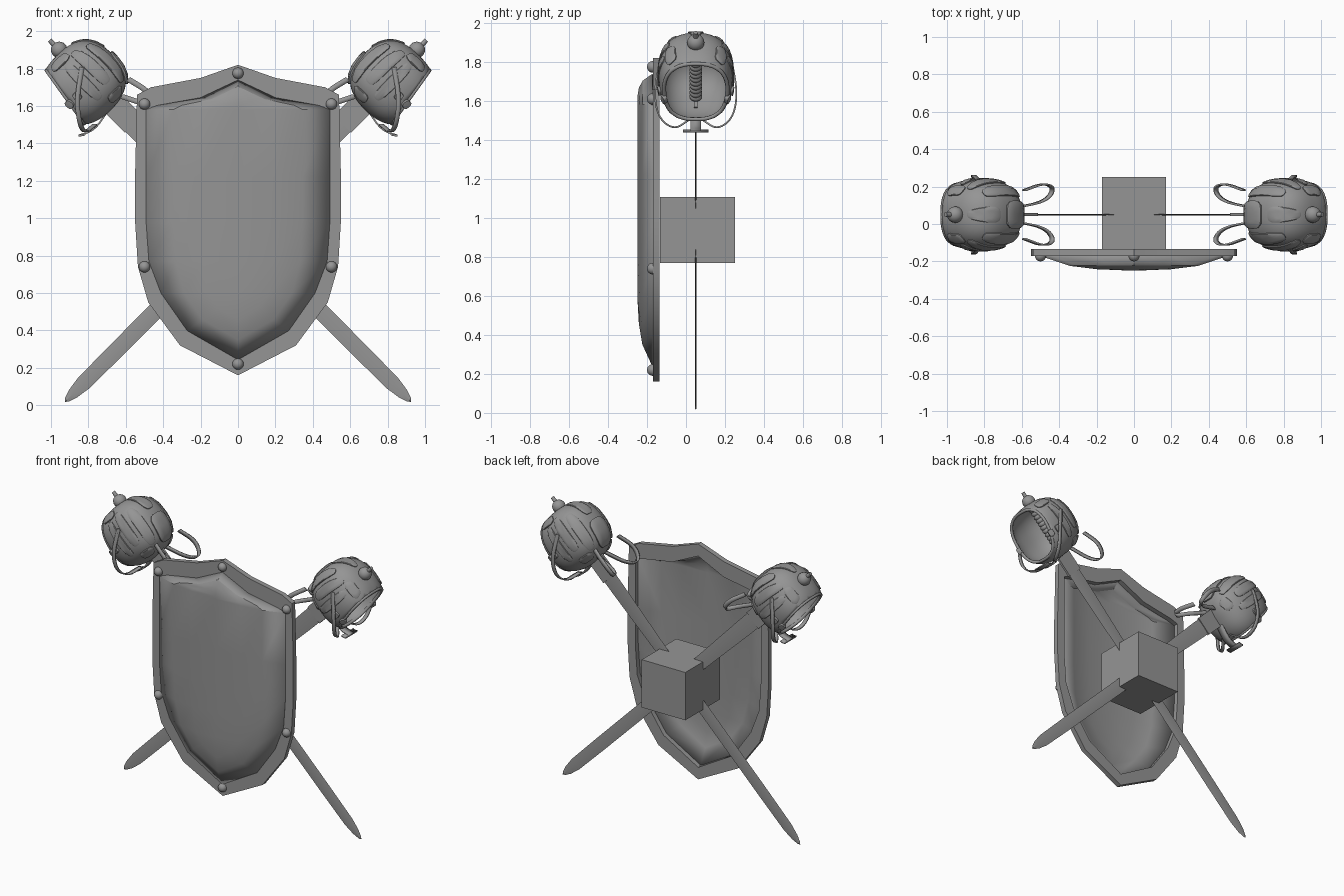
import bpy, bmesh
from math import sin, cos, pi, radians, atan2
from mathutils import Vector, Matrix

cube = bpy.data.objects.get("Cube")
if cube:
    bpy.data.objects.remove(cube)

GREY = (0.3, 0.3, 0.3, 1)
mat = bpy.data.materials.new("pewter_grey")
mat.use_nodes = True
mat.diffuse_color = GREY
mat.node_tree.nodes["Principled BSDF"].inputs["Base Color"].default_value = GREY

# Sword space: z runs from tip to pommel, +x is the open side of the basket
SWORD = Matrix.Translation((0, 0.05, 0.944)) @ Matrix.Rotation(radians(45), 4, 'Y')


def finish(name, bm, sword=False, solid=0, angle=35):
    bmesh.ops.remove_doubles(bm, verts=bm.verts, dist=0.0002)
    bmesh.ops.recalc_face_normals(bm, faces=bm.faces)
    if sword:
        bm.transform(SWORD)
    me = bpy.data.meshes.new(name)
    bm.to_mesh(me)
    bm.free()
    me.materials.append(mat)
    me.shade_smooth()
    me.set_sharp_from_angle(angle=radians(angle))
    ob = bpy.data.objects.new(name, me)
    bpy.context.collection.objects.link(ob)
    if solid:
        mod = ob.modifiers.new("thickness", 'SOLIDIFY')
        mod.thickness = solid
        mod.offset = 0
    if sword:
        mod = ob.modifiers.new("pair", 'MIRROR')
        mod.use_mirror_merge = False
    return ob


def loft(bm, rings, wrap=False, closed=True, caps=False):
    vs = [[bm.verts.new(p) for p in r] for r in rings]
    n = len(rings[0])
    pairs = list(zip(vs, vs[1:])) + ([(vs[-1], vs[0])] if wrap else [])
    for a, b in pairs:
        for i in range(n if closed else n - 1):
            j = (i + 1) % n
            bm.faces.new((a[i], a[j], b[j], b[i]))
    if caps:
        bm.faces.new(vs[0])
        bm.faces.new(vs[-1])


def ball(bm, centre, r, squash=(1, 1, 1)):
    m = Matrix.Translation(centre) @ Matrix.Diagonal((*squash, 1))
    bmesh.ops.create_uvsphere(bm, u_segments=20, v_segments=12, radius=r, matrix=m)


def smooth_path(pts, closed=False):
    pts = [Vector(p) for p in pts]
    for _ in range(3):
        out = [pts[0]]
        for a, b in zip(pts, pts[1:]):
            out += [a.lerp(b, 0.25), a.lerp(b, 0.75)]
        pts = out + [pts[-1]]
    return pts


def ribbon(bm, pts, width, across):
    w = Vector(across).normalized() * width / 2
    loft(bm, [[p - w, p + w] for p in smooth_path(pts)], closed=False)


# Shield: flat rim around a hollow domed panel
outer = [(0, 1.82), (.2, 1.75), (.465, 1.70), (.54, 1.66), (.55, 1.24),
         (.55, .98), (.535, .74), (.48, .55), (.31, .32), (0, .16)]
inner = [(0, 1.735), (.2, 1.64), (.43, 1.60), (.49, 1.58), (.49, 1.22),
         (.49, .98), (.475, .77), (.41, .60), (.27, .40), (0, .245)]


def both(half):
    return half + [(-x, z) for x, z in half[-2:0:-1]]


def at(loop, y):
    return [(x, y, z) for x, z in loop]


O, I = both(outer), both(inner)
bm = bmesh.new()
loft(bm, [at(O, -.135), at(O, -.17), at(I, -.17), at(I, -.135)], wrap=True)
finish("shield_rim", bm, angle=30)

bm = bmesh.new()
rings = []
for t, y in ((0, -.17), (.3, -.219), (.6, -.237), (1, -.245)):
    rings.append([(x * (1 - t), y, z + (min(max(z, .6), 1.62) - z) * t) for x, z in I])
loft(bm, rings)
finish("shield_panel", bm, solid=.01, angle=25)

bm = bmesh.new()
for x, z in ((0, 1.775), (0, .22), (.5, 1.61), (-.5, 1.61), (.5, .74), (-.5, .74)):
    ball(bm, (x, -.17, z), .03)
finish("shield_studs", bm)

# Mounting block behind the shield
bm = bmesh.new()
bmesh.ops.create_cube(bm, size=1, matrix=Matrix.Translation((0, .058, .938))
                      @ Matrix.Diagonal((.34, .385, .337, 1)))
finish("mounting_block", bm)

# Blade and its thicker base
bm = bmesh.new()
blade = [(-1.308, .001), (-1.295, .013), (-1.25, .029), (-1.17, .041), (-.9, .044),
         (.2, .046), (.7, .058), (.95, .06)]
loft(bm, [[(-w, 0, u), (0, -.004, u), (w, 0, u), (0, .004, u)] for u, w in blade], caps=True)
finish("sword_blade", bm, True, angle=20)

bm = bmesh.new()
bmesh.ops.create_cube(bm, size=1, matrix=Matrix.Translation((0, 0, .87))
                      @ Matrix.Diagonal((.13, .016, .16, 1)))
finish("blade_base", bm, True)

# Ribbed grip
bm = bmesh.new()
ribs = 14
rings = []
for k in range(ribs * 4 + 1):
    r = .027 + .006 * abs(sin(k * pi / 4))
    u = .95 + .38 * k / (ribs * 4)
    rings.append([(r * cos(a * pi / 8), r * sin(a * pi / 8), u) for a in range(16)])
loft(bm, rings, caps=True)
finish("sword_grip", bm, True, angle=60)

# Pommel with end button
bm = bmesh.new()
ball(bm, (0, 0, 1.352), .044)
bmesh.ops.create_cone(bm, cap_ends=True, segments=12, radius1=.014, radius2=.012,
                      depth=.04, matrix=Matrix.Translation((0, 0, 1.405)))
finish("sword_pommel", bm, True)

# Basket guard: rounded cup, cut open on the wrist side
CENTRE = Vector((.03, 0, 1.135))
SEMI = Vector((.21, .185, .2))
POWER = 2.5


def on_shell(d, lift=0):
    d = d / sum(abs(c) ** POWER for c in d) ** (1 / POWER)
    return CENTRE + Vector(c * (s + lift) for c, s in zip(d, SEMI))


bm = bmesh.new()
bmesh.ops.create_uvsphere(bm, u_segments=40, v_segments=24, radius=1)
for v in bm.verts:
    v.co = on_shell(v.co.copy())
cut = Vector((.16, 0, 1.12))
normal = Vector((.3, 0, .05)).normalized()
bmesh.ops.bisect_plane(bm, geom=bm.verts[:] + bm.edges[:] + bm.faces[:],
                       plane_co=cut, plane_no=normal, clear_outer=True)
tangent = normal.cross(Vector((0, 1, 0)))
edge = [v.co.copy() for v in bm.verts if v.is_boundary]
edge.sort(key=lambda p: atan2((p - cut).y, (p - cut).dot(tangent)))
finish("basket_shell", bm, True, solid=.01, angle=50)

# Rolled lip of the opening
bm = bmesh.new()
rings = []
for p in edge:
    out = (p - cut).normalized()
    rings.append([p + (out * cos(k * pi / 3) + normal * sin(k * pi / 3)) * .011 for k in range(6)])
loft(bm, rings, wrap=True)
finish("basket_lip", bm, True, angle=70)


# Raised plates on the basket, as rounded patches in polar angles
def plate(bm, theta, phi, h_theta, h_phi, lift=.012):
    rings = []
    for scale, up in ((1, -.004), (1, lift * .8), (.92, lift), (.5, lift), (0, lift)):
        ring = []
        for k in range(20):
            c, s = cos(k * pi / 10), sin(k * pi / 10)
            q = scale / (abs(c) ** 4 + abs(s) ** 4) ** .25
            t, f = radians(theta + h_theta * c * q), radians(phi + h_phi * s * q)
            ring.append(on_shell(Vector((-sin(t) * cos(f), sin(t) * sin(f), cos(t))), up))
        rings.append(ring)
    loft(bm, rings)


bm = bmesh.new()
plate(bm, 112, 0, 26, 22, .018)
plate(bm, 50, 0, 24, 14)
for side in (1, -1):
    plate(bm, 92, side * 40, 36, 10)
    plate(bm, 80, side * 66, 34, 9)
    plate(bm, 88, side * 90, 36, 8)
    plate(bm, 40, side * 95, 9, 22)
    plate(bm, 138, side * 62, 9, 18)
    for phi in (110, 126):
        plate(bm, 97, side * phi, 6, 5, .016)
finish("basket_plates", bm, True, angle=40)

# Curled bars: forward loops, side bars and the wrist scroll
bm = bmesh.new()
for s in (1, -1):
    ribbon(bm, [(-.15, s * .13, .98), (-.18, s * .17, .86), (-.16, s * .14, .76),
                (-.13, s * .07, .80), (-.06, s * .04, .94)], .03, (1, 0, 0))
    ribbon(bm, [(-.02, s * .185, 1.2), (.12, s * .215, 1.1), (.2, s * .19, 1.0),
                (.22, s * .11, .94), (.15, s * .04, .935)], .025, (1, 0, 1))
ribbon(bm, [(.06, 0, .935), (.17, 0, .915), (.25, 0, .955)], .055, (0, 1, 0))
ribbon(bm, [(.22, 0, .935), (.235, 0, .94), (.25, 0, .955)], .13, (0, 1, 0))
finish("basket_bars", bm, True, solid=.009, angle=40)
